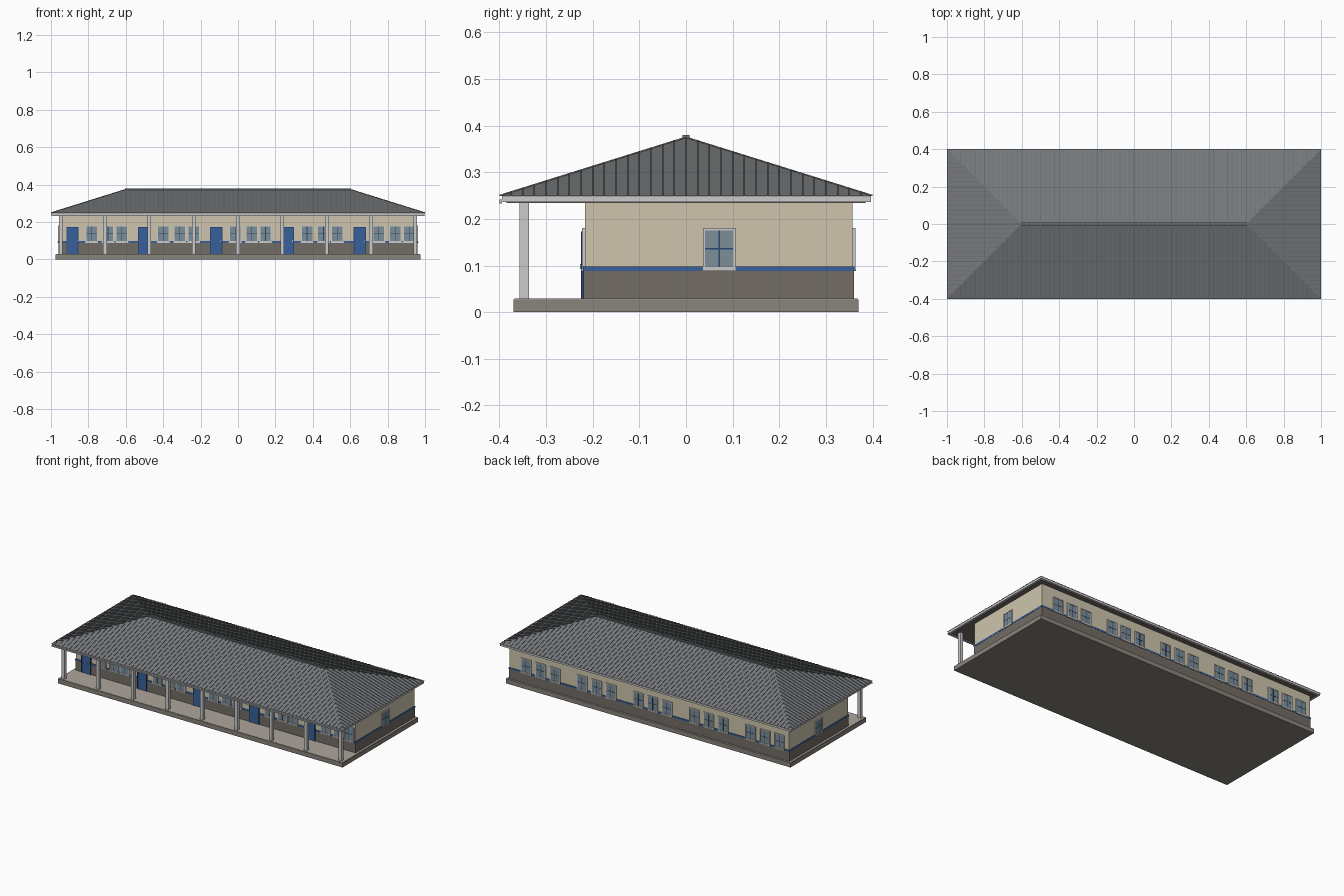
import bpy, bmesh
from mathutils import Vector

if "Cube" in bpy.data.objects:
    bpy.data.objects.remove(bpy.data.objects["Cube"])


def material(name, rgb):
    m = bpy.data.materials.new(name)
    m.diffuse_color = (*rgb, 1)
    m.use_nodes = True
    m.node_tree.nodes["Principled BSDF"].inputs["Base Color"].default_value = m.diffuse_color
    return m


TAN = material("tan_plaster", (0.62, 0.56, 0.42))
DARK = material("brown_grey_paint", (0.17, 0.15, 0.13))
CONCRETE = material("concrete", (0.25, 0.23, 0.2))
FLOOR = material("porch_concrete", (0.42, 0.38, 0.33))
BLUE = material("blue_paint", (0.04, 0.12, 0.32))
NAVY = material("dark_blue_paint", (0.02, 0.06, 0.18))
WHITE = material("pale_trim", (0.65, 0.65, 0.62))
GLASS = material("window_glass", (0.2, 0.27, 0.31))
ROOF = material("roof_sheet", (0.18, 0.19, 0.2))
RIB = material("roof_rib", (0.14, 0.15, 0.155))
METAL = material("metal", (0.5, 0.5, 0.5))


def mesh_object(name, bm, mat):
    bmesh.ops.recalc_face_normals(bm, faces=bm.faces)
    me = bpy.data.meshes.new(name)
    bm.to_mesh(me)
    bm.free()
    me.materials.append(mat)
    ob = bpy.data.objects.new(name, me)
    bpy.context.collection.objects.link(ob)
    return ob


def add_box(bm, x, y, z):
    vs = bmesh.ops.create_cube(bm, size=1)["verts"]
    for v in vs:
        v.co = Vector([(a + b) / 2 + c * (b - a) for (a, b), c in zip((x, y, z), v.co)])


def boxes(name, mat, items):
    bm = bmesh.new()
    for item in items:
        add_box(bm, *item)
    return mesh_object(name, bm, mat)


# Plinth, porch floor and walls
boxes("plinth", CONCRETE, [((-.975, .975), (-.37, .37), (0, .027))])
boxes("porch_floor", FLOOR, [((-.973, .973), (-.368, .368), (.026, .029))])
boxes("upper_wall", TAN, [((-.957, .957), (-.217, .357), (.09, .235))])
boxes("lower_wall", DARK, [((-.96, .96), (-.22, .36), (.028, .09))])
boxes("blue_band", BLUE, [((-.961, .961), (-.221, .361), (.088, .098))])

# Porch columns
boxes("porch_columns", WHITE,
      [((x - .01, x + .01), (-.357, -.337), (.028, .236))
       for x in (-.948 + .237 * i for i in range(9))])


# Places a box on a wall: u runs along the wall, d is the distance out of it
def on_wall(side, u, d, z):
    if side == "front":
        return u, (-.217 - d[1], -.217 - d[0]), z
    if side == "back":
        return u, (.357 + d[0], .357 + d[1]), z
    if side == "right":
        return (.957 + d[0], .957 + d[1]), u, z
    return (-.957 - d[1], -.957 - d[0]), u, z


frames, panes, bars, sills = [], [], [], []


def window(side, c, w=.035, z0=.092, z1=.18, t=.005):
    depth = (-.002, .006)
    for z in ((z0, z0 + t), (z1 - t, z1)):
        frames.append(on_wall(side, (c - w, c + w), depth, z))
    for s in (-1, 1):
        e = sorted((c + s * w, c + s * (w - t)))
        frames.append(on_wall(side, e, depth, (z0 + t, z1 - t)))
    panes.append(on_wall(side, (c - w + t, c + w - t), (-.002, .0045), (z0 + t, z1 - t)))
    m = (z0 + z1) / 2
    bars.append(on_wall(side, (c - .0015, c + .0015), (0, .0055), (z0 + t, z1 - t)))
    bars.append(on_wall(side, (c - w + t, c + w - t), (0, .0055), (m - .0015, m + .0015)))
    sills.append(on_wall(side, (c - w - .002, c + w + .002), (-.002, .008), (z0 - .004, z0)))


# Five rooms, each with a door and windows front and back
leaves, surrounds, panels, handles = [], [], [], []
for i in range(5):
    start = -.96 + .384 * i
    for off in (.177, .265, .339):
        window("front", start + off, w=.033)
    for off in (.069, .168, .267):
        window("back", start + off)
    c = start + .075
    leaves.append(on_wall("front", (c - .028, c + .028), (0, .006), (.029, .168)))
    for s in (-1, 1):
        surrounds.append(on_wall("front", sorted((c + s * .028, c + s * .033)),
                                 (0, .008), (.029, .173)))
        for z in ((.04, .09), (.105, .157)):
            panels.append(on_wall("front", sorted((c + s * .004, c + s * .022)), (0, .007), z))
    surrounds.append(on_wall("front", (c - .028, c + .028), (0, .008), (.168, .173)))
    handles.append(on_wall("front", (c + .023, c + .026), (.006, .01), (.093, .103)))
for side in ("left", "right"):
    window(side, .071)

boxes("window_frames", WHITE, frames)
boxes("window_panes", GLASS, panes)
boxes("window_bars", NAVY, bars)
boxes("window_sills", WHITE, sills)
boxes("door_leaves", BLUE, leaves)
boxes("door_frames", NAVY, surrounds)
boxes("door_panels", BLUE, panels)
boxes("door_handles", METAL, handles)

# Fascia with flat soffit, and front gutter
EAVE, TOP = .249, .374
boxes("fascia", WHITE, [((-.997, .997), (-.395, .397), (.236, EAVE))])
boxes("soffit", DARK, [((-.985, .985), (-.385, .385), (.2345, .2365))])
boxes("front_gutter", METAL, [((-.997, .997), (-.4, -.394), (.233, .241))])

# Hipped roof
bm = bmesh.new()
a, b, c, d = [bm.verts.new((x, y, EAVE)) for x, y in ((-1, -.4), (1, -.4), (1, .4), (-1, .4))]
e, f = [bm.verts.new((x, 0, TOP)) for x in (-.6, .6)]
for face in ((a, b, f, e), (b, c, f), (c, d, e, f), (d, a, e), (d, c, b, a)):
    bm.faces.new(face)
mesh_object("hip_roof", bm, ROOF)


# Standing ribs running up each roof slope to the hips
def rib(bm, p, q, side, w=.0015, h=.0025):
    up = Vector((0, 0, h))
    ends = []
    for end in (Vector(p), Vector(q)):
        ends.append([bm.verts.new(end + v) for v in
                     (-side * w, side * w, side * w + up, -side * w + up)])
    for k in range(4):
        j = (k + 1) % 4
        bm.faces.new((ends[0][k], ends[0][j], ends[1][j], ends[1][k]))
    bm.faces.new(ends[0])
    bm.faces.new(ends[1])


bm = bmesh.new()
for s in (-1, 1):
    for i in range(-39, 40):
        x = i * .025
        run = min(.4, 1 - abs(x))
        rib(bm, (x, s * .4, EAVE), (x, s * (.4 - run), EAVE + (TOP - EAVE) * run / .4),
            Vector((1, 0, 0)))
    for i in range(-15, 16):
        y = i * .025
        run = .4 - abs(y)
        rib(bm, (s, y, EAVE), (s * (1 - run), y, EAVE + (TOP - EAVE) * run / .4),
            Vector((0, 1, 0)))
mesh_object("roof_ribs", bm, RIB)

# Ridge cap
boxes("ridge_cap", RIB, [((-.605, .605), (-.007, .007), (.369, .38))])
